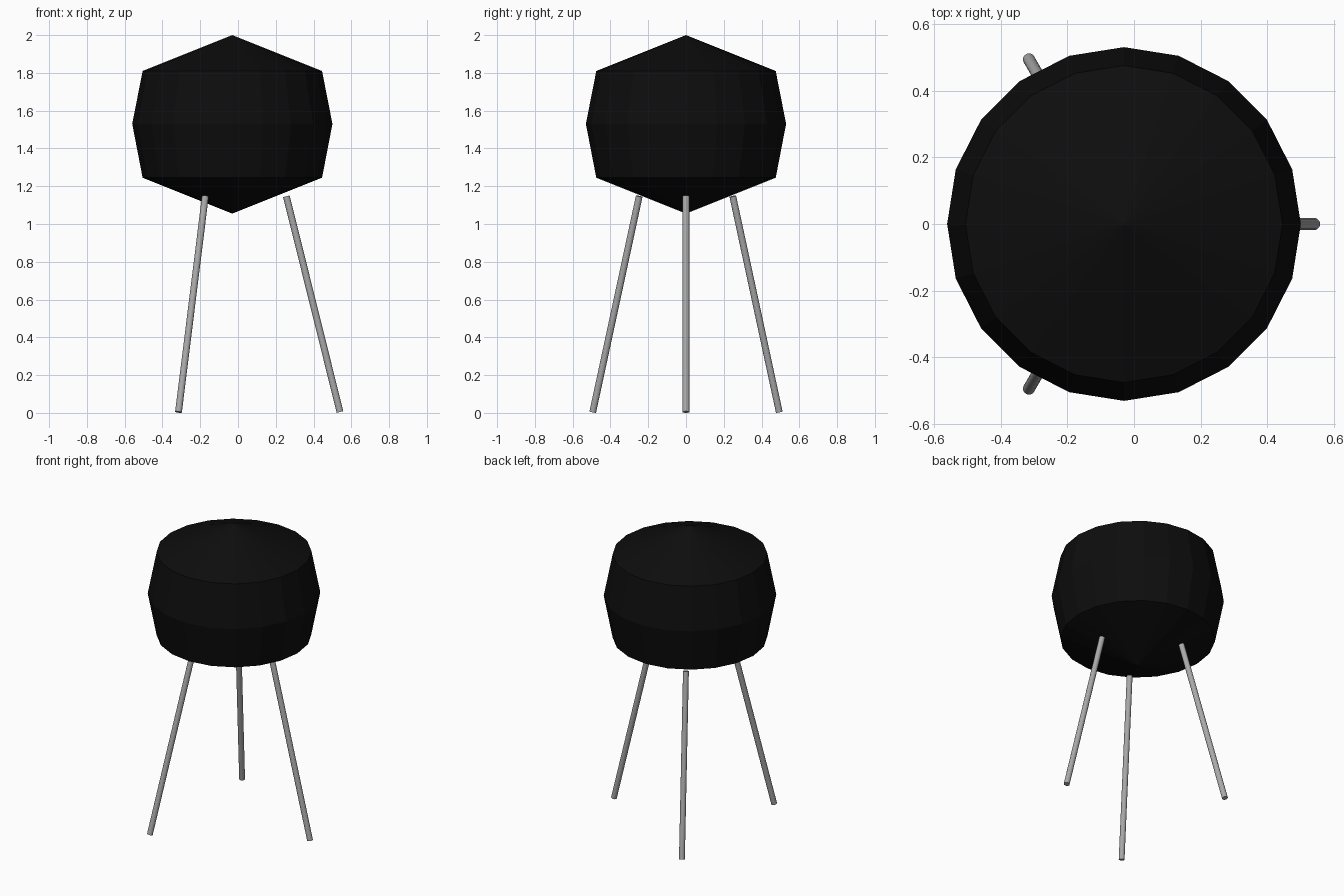
import bpy, bmesh, math
from mathutils import Vector

cube = bpy.data.objects.get("Cube")
if cube:
    bpy.data.objects.remove(cube, do_unlink=True)

CENTRE_X = -0.03


def material(name, value, roughness):
    mat = bpy.data.materials.new(name)
    mat.use_nodes = True
    colour = (value, value, value, 1)
    mat.diffuse_color = colour
    node = mat.node_tree.nodes["Principled BSDF"]
    node.inputs["Base Color"].default_value = colour
    node.inputs["Roughness"].default_value = roughness
    return mat


def make_object(name, bm, mat):
    bmesh.ops.recalc_face_normals(bm, faces=bm.faces)
    mesh = bpy.data.meshes.new(name)
    bm.to_mesh(mesh)
    bm.free()
    mesh.materials.append(mat)
    obj = bpy.data.objects.new(name, mesh)
    bpy.context.collection.objects.link(obj)
    return obj


def smooth(obj, degrees):
    bpy.ops.object.select_all(action="DESELECT")
    obj.select_set(True)
    bpy.context.view_layer.objects.active = obj
    bpy.ops.object.shade_smooth_by_angle(angle=math.radians(degrees))


black = material("matte black", 0.004, 0.8)
grey = material("metal grey", 0.4, 0.5)

# Faceted body: a short profile spun around the vertical axis
bm = bmesh.new()
profile = [(0, 1.055), (0.475, 1.245), (0.53, 1.53), (0.475, 1.81), (0, 2.0)]
verts = [bm.verts.new((r, 0, z)) for r, z in profile]
edges = [bm.edges.new(pair) for pair in zip(verts, verts[1:])]
bmesh.ops.spin(bm, geom=verts + edges, cent=(0, 0, 0), axis=(0, 0, 1),
               angle=math.tau, steps=20)
bmesh.ops.remove_doubles(bm, verts=bm.verts, dist=0.0005)
body = make_object("body", bm, black)
body.location.x = CENTRE_X

# Three splayed legs, each a thin rod with ends square to its axis
for name, degrees in (("left_leg", 0), ("back_right_leg", 120), ("front_right_leg", 240)):
    a = math.radians(degrees)
    out = Vector((math.cos(a), math.sin(a), 0))
    foot = out * 0.57 + Vector((0, 0, 0.0045))
    top = out * 0.286 + Vector((0, 0, 1.147))
    axis = top - foot
    bm = bmesh.new()
    bmesh.ops.create_cone(bm, cap_ends=True, segments=20, radius1=0.018,
                          radius2=0.018, depth=axis.length)
    leg = make_object(name, bm, grey)
    leg.rotation_euler = axis.to_track_quat("Z", "Y").to_euler()
    leg.location = (foot + top) / 2 + Vector((CENTRE_X, 0, 0))
    smooth(leg, 30)
